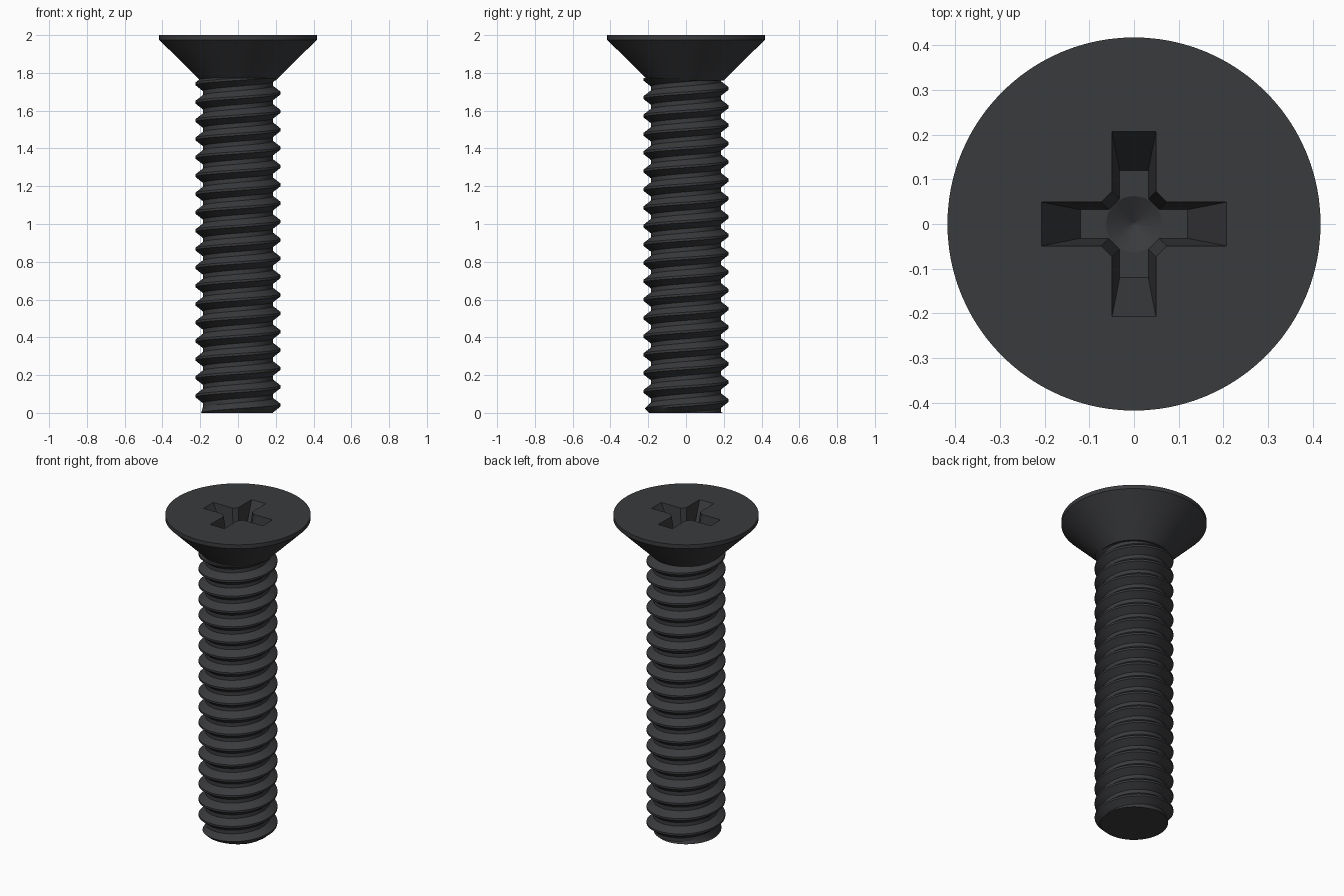
import bpy, bmesh
from math import sin, cos, tau, radians

if "Cube" in bpy.data.objects:
    bpy.data.objects.remove(bpy.data.objects["Cube"])

mat = bpy.data.materials.new("dark_steel")
mat.diffuse_color = (0.042, 0.043, 0.047, 1)
mat.use_nodes = True
mat.node_tree.nodes["Principled BSDF"].inputs["Base Color"].default_value = mat.diffuse_color


def make_object(name, bm):
    bmesh.ops.recalc_face_normals(bm, faces=bm.faces)
    mesh = bpy.data.meshes.new(name)
    bm.to_mesh(mesh)
    bm.free()
    obj = bpy.data.objects.new(name, mesh)
    bpy.context.collection.objects.link(obj)
    mesh.materials.append(mat)
    return obj


def loft(name, rings):
    """Skin a stack of equal-length rings and cap both ends."""
    bm = bmesh.new()
    rows = [[bm.verts.new(p) for p in ring] for ring in rings]
    n = len(rows[0])
    for a, b in zip(rows, rows[1:]):
        for i in range(n):
            j = (i + 1) % n
            bm.faces.new((a[i], a[j], b[j], b[i]))
    bm.faces.new(rows[0])
    bm.faces.new(rows[-1])
    return make_object(name, bm)


def circle(r, z, n=96):
    return [(r * cos(tau * i / n), r * sin(tau * i / n), z) for i in range(n)]


def cross(a, w, c, z):
    """Cross outline: arm reach a, half width w, chamfered inner corners c."""
    pts = []
    for k in range(4):
        co, si = cos(tau * k / 4), sin(tau * k / 4)
        for x, y in ((c, -w), (a, -w), (a, w), (c, w)):
            pts.append((x * co - y * si, x * si + y * co, z))
    return pts


def smooth(obj, angle):
    bpy.ops.object.select_all(action='DESELECT')
    obj.select_set(True)
    bpy.context.view_layer.objects.active = obj
    bpy.ops.object.shade_smooth_by_angle(angle=radians(angle))


# countersunk head
head = loft("countersunk_head", [circle(0.2, 1.76), circle(0.225, 1.785),
                                 circle(0.417, 1.975), circle(0.417, 2.0)])

# tapered cross recess with a conical bottom
FLOOR = 1.83
top, bottom = (0.207, 0.049, 0.073), (0.12, 0.032, 0.056)
over = [t + (t - b) * 0.1 for t, b in zip(top, bottom)]
arms = loft("recess_cutter", [cross(*bottom, FLOOR),
                              cross(*over, 2 + (2 - FLOOR) * 0.1)])
tip = loft("recess_tip_cutter", [circle(0.002, FLOOR - 0.035, 32),
                                 circle(0.066, FLOOR + 0.002, 32)])
for cutter in (arms, tip):
    mod = head.modifiers.new("recess", 'BOOLEAN')
    mod.object = cutter
    mod.solver = 'EXACT'
    bpy.context.view_layer.objects.active = head
    bpy.ops.object.modifier_apply(modifier=mod.name)
    cutter.hide_render = True
    cutter.hide_viewport = True
smooth(head, 25)

# threaded shaft: helical skin, trimmed flat at both ends
PITCH, START, SEG = 0.0972, 0.041, 64
CREST, ROOT = 0.226, 0.186
tooth = [(-0.006, CREST), (0.006, CREST), (0.037, ROOT), (0.060, ROOT)]
profile = [(START + k * PITCH + dz, r) for k in range(-3, 21) for dz, r in tooth]
bm = bmesh.new()
cols = []
for i in range(SEG + 1):
    t = i / SEG
    cols.append([bm.verts.new((r * cos(tau * t), r * sin(tau * t), z + PITCH * t))
                 for z, r in profile])
for a, b in zip(cols, cols[1:]):
    for j in range(len(profile) - 1):
        bm.faces.new((a[j], b[j], b[j + 1], a[j + 1]))
bmesh.ops.remove_doubles(bm, verts=bm.verts, dist=1e-5)
for z, up in ((0.0, -1), (1.772, 1)):
    geom = bm.verts[:] + bm.edges[:] + bm.faces[:]
    bmesh.ops.bisect_plane(bm, geom=geom, dist=1e-6, plane_co=(0, 0, z),
                           plane_no=(0, 0, up), clear_outer=True)
# chamfer on the lead end
for v in bm.verts:
    r, limit = v.co.xy.length, 0.195 + v.co.z
    if r > limit:
        v.co.x *= limit / r
        v.co.y *= limit / r
bmesh.ops.holes_fill(bm, edges=[e for e in bm.edges if e.is_boundary], sides=0)
shaft = make_object("threaded_shaft", bm)
smooth(shaft, 25)
